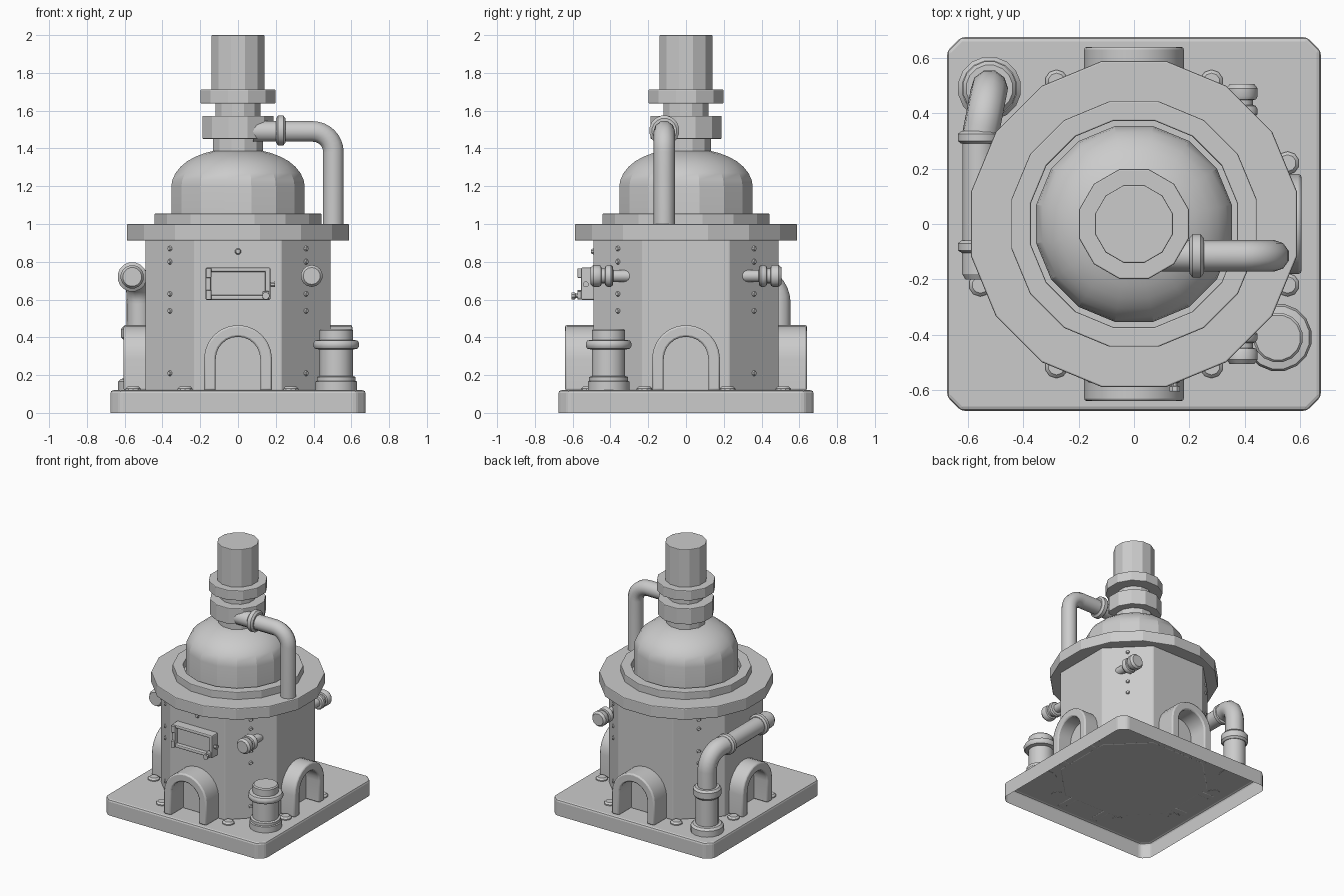
import bpy, bmesh, math
from mathutils import Vector, Matrix

if "Cube" in bpy.data.objects:
    bpy.data.objects.remove(bpy.data.objects["Cube"])


def finish(name, bm, smooth=None, bevel=0):
    bmesh.ops.recalc_face_normals(bm, faces=bm.faces)
    me = bpy.data.meshes.new(name)
    bm.to_mesh(me)
    bm.free()
    ob = bpy.data.objects.new(name, me)
    bpy.context.collection.objects.link(ob)
    if bevel:
        m = ob.modifiers.new("bevel", 'BEVEL')
        m.width, m.segments, m.limit_method = bevel, 2, 'ANGLE'
    if smooth:
        shade(ob, smooth)
    return ob


def shade(ob, angle):
    bpy.ops.object.select_all(action='DESELECT')
    ob.select_set(True)
    bpy.context.view_layer.objects.active = ob
    bpy.ops.object.shade_smooth_by_angle(angle=math.radians(angle))


def lathe(name, prof, n, loc=(0, 0, 0), axis=(0, 0, 1), smooth=None, bevel=0, closed=False):
    """Revolve (radius, height) points; radii are measured to the corners."""
    bm = bmesh.new()
    rot = Vector(axis).to_track_quat('Z', 'Y').to_matrix()
    rings = []
    for r, h in prof:
        rings.append([bm.verts.new(rot @ Vector((r * math.cos(a), r * math.sin(a), h)) + Vector(loc))
                      for a in (2 * math.pi * (i + .5) / n for i in range(n))])
    pairs = list(zip(rings, rings[1:]))
    if closed:
        pairs.append((rings[-1], rings[0]))
    else:
        bm.faces.new(rings[0])
        bm.faces.new(rings[-1])
    for a, b in pairs:
        for i in range(n):
            j = (i + 1) % n
            bm.faces.new((a[i], a[j], b[j], b[i]))
    return finish(name, bm, smooth, bevel)


def prism(name, h, k, z0, z1, bevel, open_bottom=False):
    """Square of half-width h with corners clipped at k, extruded upward."""
    bm = bmesh.new()
    foot = [(h, -k), (h, k), (k, h), (-k, h), (-h, k), (-h, -k), (-k, -h), (k, -h)]
    low, high = ([bm.verts.new((x, y, z)) for x, y in foot] for z in (z0, z1))
    for i in range(8):
        j = (i + 1) % 8
        bm.faces.new((low[i], low[j], high[j], high[i]))
    bm.faces.new(high)
    if not open_bottom:
        bm.faces.new(low[::-1])
    return finish(name, bm, bevel=bevel)


def box(name, lo, hi, bevel=0.008):
    bm = bmesh.new()
    lo, hi = Vector(lo), Vector(hi)
    bmesh.ops.create_cube(bm, size=1, matrix=Matrix.Translation((lo + hi) / 2) @ Matrix.Diagonal((*(hi - lo), 1)))
    return finish(name, bm, bevel=bevel)


def pipe(name, start, corner, end, bend, radius):
    """Straight - quarter bend - straight tube."""
    s, c, e = Vector(start), Vector(corner), Vector(end)
    a, b = (s - c).normalized() * bend, (e - c).normalized() * bend
    arc = [c + a * (1 - math.sin(t)) + b * (1 - math.cos(t)) for t in (math.pi / 2 * i / 8 for i in range(9))]
    pts = [s] + arc + [e]
    cu = bpy.data.curves.new(name, 'CURVE')
    cu.dimensions = '3D'
    cu.bevel_depth, cu.bevel_resolution, cu.use_fill_caps = radius, 3, True
    sp = cu.splines.new('POLY')
    sp.points.add(len(pts) - 1)
    for p, v in zip(sp.points, pts):
        p.co = (*v, 1)
    ob = bpy.data.objects.new(name, cu)
    bpy.context.collection.objects.link(ob)
    bpy.ops.object.select_all(action='DESELECT')
    ob.select_set(True)
    bpy.context.view_layer.objects.active = ob
    bpy.ops.object.convert(target='MESH')
    shade(bpy.context.object, 40)


def arch(name, angle, depth):
    """Arched hood; built facing -y, then turned about z."""
    bm = bmesh.new()

    def outline(r, y):
        pts = [(r, .118)] + [(r * math.cos(t), .285 + r * math.sin(t))
                             for t in (math.pi * i / 12 for i in range(13))] + [(-r, .118)]
        return [bm.verts.new((x, y, z)) for x, z in pts]
    loops = [outline(.18, -depth), outline(.118, -depth), outline(.118, -.45), outline(.18, -.45)]
    for k in range(4):
        a, b = loops[k], loops[(k + 1) % 4]
        for i in range(len(a) - 1):
            bm.faces.new((a[i], a[i + 1], b[i + 1], b[i]))
    for end in (0, -1):
        bm.faces.new([l[end] for l in loops])
    bmesh.ops.rotate(bm, verts=bm.verts, matrix=Matrix.Rotation(angle, 3, 'Z'))
    finish(name, bm, 35, .01)


# hollow base slab, furnace body, wide rim, inner ring
prism("base_slab", .675, .625, 0, .12, .015, open_bottom=True)
prism("furnace_body", .49, .23, .118, .92, .006)
lathe("rim", [(.6, .912), (.6, 1.0)], 16, bevel=.006)
lathe("inner_ring", [(.452, .99), (.452, 1.055), (.38, 1.055), (.38, .99)], 16, closed=True, bevel=.005)

# dome and chimney
lathe("dome", [(.36, .99), (.36, 1.2), (.354, 1.235), (.337, 1.27), (.31, 1.303), (.273, 1.333), (.228, 1.357),
               (.18, 1.375), (.13, 1.388)], 16, smooth=18)
lathe("neck", [(.137, 1.37), (.137, 1.46), (.122, 1.47), (.122, 1.65)], 12)
lathe("lower_collar", [(.195, 1.45), (.195, 1.572)], 12, bevel=.005)
lathe("upper_collar", [(.205, 1.637), (.205, 1.713)], 12, bevel=.005)
lathe("chimney", [(.145, 1.7), (.145, 2.0)], 12, bevel=.004)

# steam pipe from the chimney collar to the rim
pipe("steam_pipe", (.08, -.115, 1.49), (.505, -.115, 1.49), (.505, -.115, .99), .11, .057)
lathe("steam_pipe_collar", [(.065, 0), (.08, .012), (.08, .04), (.065, .052)], 16, (.2, -.115, 1.495), (1, 0, 0), 30)

# arched openings on four sides
for name, ang, d in (("front_arch", 0, .64), ("right_arch", math.pi / 2, .605),
                     ("back_arch", math.pi, .64), ("left_arch", -math.pi / 2, .605)):
    arch(name, ang, d)

# side pipe at back left
pipe("side_pipe", (-.522, .49, .118), (-.522, .49, .72), (-.557, .31, .72), .14, .067)
lathe("side_pipe_foot", [(.115, .118), (.115, .165), (.1, .18), (.08, .182), (.08, .4)], 16, (-.522, .49, 0), smooth=30)
lathe("side_pipe_band", [(.085, .385), (.098, .4), (.098, .445), (.085, .46)], 16, (-.522, .49, 0), smooth=30)
lathe("side_pipe_run", [(.06, 0), (.06, .4)], 16, (-.56, .33, .72), (0, -1, 0), 30)
lathe("side_pipe_joint", [(.065, 0), (.078, .01), (.078, .035), (.065, .045)], 16, (-.56, .335, .72), (0, -1, 0), 30)
lathe("side_pipe_end", [(.065, 0), (.078, .01), (.078, .035), (.062, .045), (.062, .12), (.05, .14)], 16,
      (-.56, -.06, .72), (0, -1, 0), 30)

# stub pipe at front right
lathe("stub_pipe", [(.112, .118), (.112, .165), (.105, .17), (.105, .19), (.09, .195), (.09, .335), (.115, .34),
                    (.123, .352), (.123, .37), (.115, .383), (.09, .387), (.09, .437), (.082, .445)],
      16, (.52, -.41, 0), smooth=35)

# valve knobs on the right diagonal faces
for side, s in (("front", -1), ("back", 1)):
    lathe(side + "_knob", [(.032, .28), (.032, .385), (.05, .388), (.058, .398), (.058, .415), (.05, .427),
                           (.04, .43), (.04, .447), (.052, .45), (.058, .462), (.058, .49), (.045, .506)],
          14, (.39, 0, .725), (0, s, 0), 35)

# front hatch: backing, frame, hinges and latch
box("hatch_plate", (-.16, -.525, .61), (.16, -.47, .76))
box("hatch_frame_top", (-.172, -.555, .745), (.172, -.47, .77))
box("hatch_frame_bottom", (-.172, -.555, .598), (.172, -.47, .623))
for side, s in (("left", -1), ("right", 1)):
    x = s * .158
    box("hatch_frame_" + side, (x - .014, -.555, .6), (x + .014, -.47, .768))
for i, z in enumerate((.625, .74)):
    lathe("hatch_hinge_%d" % i, [(.016, -.025), (.016, .025)], 8, (-.155, -.56, z), bevel=.003)
box("hatch_latch_bar", (.13, -.575, .605), (.165, -.54, .645), .006)
lathe("hatch_latch_pin", [(.012, 0), (.012, .03), (.02, .032), (.02, .05)], 8, (.147, -.555, .62), (0, -1, 0))
lathe("hatch_side_pin", [(.012, 0), (.016, .03)], 8, (.165, -.53, .68), (1, 0, 0))
lathe("hatch_top_rivet", [(.018, 0), (.012, .014)], 8, (0, -.488, .855), (0, -1, 0), 40)

# rivet columns on the diagonal faces
for sx in (-1, 1):
    for sy in (-1, 1):
        for i, z in enumerate((.21, .54, .63, .8, .87)):
            lathe("body_rivet_%d" % i, [(.015, 0), (.01, .01)], 8, (.36 * sx, .36 * sy, z), (sx, sy, 0), 40)

# low bolts on the base
for sx in (-1, 1):
    for sy in (-1, 1):
        for x, y in ((.28, .515), (.555, .22)):
            lathe("base_bolt", [(.042, .118), (.042, .128), (.03, .14)], 10, (x * sx, y * sy, 0), smooth=30)
